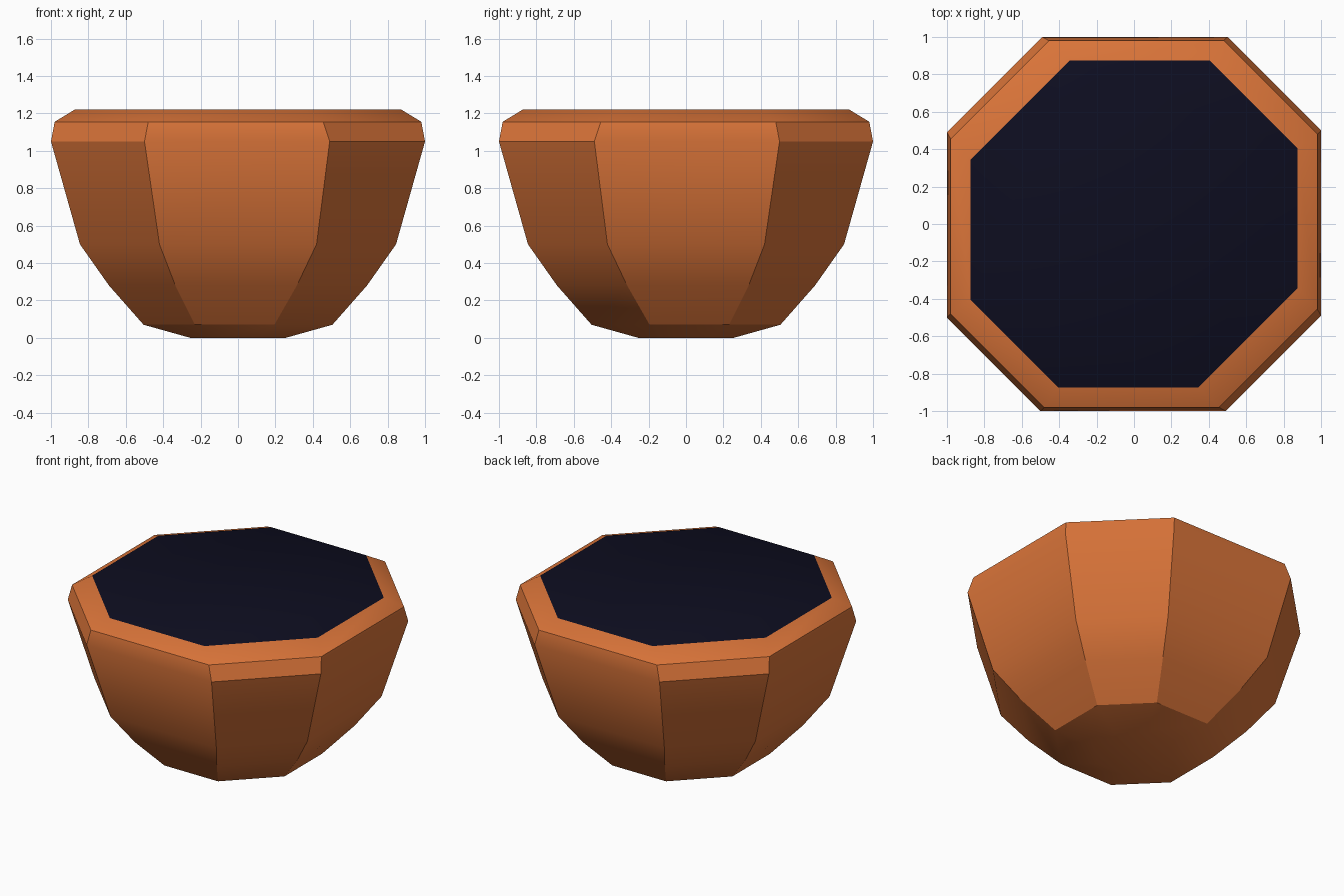
import bpy, bmesh, math

if "Cube" in bpy.data.objects:
    bpy.data.objects.remove(bpy.data.objects["Cube"])


def material(name, rgb):
    m = bpy.data.materials.new(name)
    m.diffuse_color = (*rgb, 1)
    m.use_nodes = True
    m.node_tree.nodes["Principled BSDF"].inputs["Base Color"].default_value = m.diffuse_color
    return m


clay = material("orange_clay", (0.70, 0.175, 0.041))
dark = material("dark_filling", (0.0040, 0.0040, 0.014))

# Rings of the bowl: height, half width, and side half lengths at the two kinds of corner
RINGS = [
    (0.00, 0.255, 0.120, 0.100),
    (0.07, 0.505, 0.230, 0.195),
    (0.28, 0.690, 0.335, 0.315),
    (0.50, 0.845, 0.420, 0.420),
    (1.05, 1.000, 0.500, 0.490),
    (1.155, 0.980, 0.480, 0.455),
    (1.22, 0.873, 0.405, 0.345),
]


def octagon(bm, z, r, a, b):
    half = [(r, -b), (r, a), (a, r), (-b, r)]
    pts = half + [(-x, -y) for x, y in half]
    return [bm.verts.new((x, y, z)) for x, y in pts]


# Faceted bowl, with the flat filling as its top face
bm = bmesh.new()
rings = [octagon(bm, *ring) for ring in RINGS]
for low, high in zip(rings, rings[1:]):
    for i in range(8):
        j = (i + 1) % 8
        bm.faces.new((low[i], low[j], high[j], high[i]))
bm.faces.new(rings[0][::-1])
bm.faces.new(rings[-1]).material_index = 1
bmesh.ops.recalc_face_normals(bm, faces=bm.faces)

mesh = bpy.data.meshes.new("filled_bowl")
bm.to_mesh(mesh)
bm.free()
mesh.materials.append(clay)
mesh.materials.append(dark)
bowl = bpy.data.objects.new("filled_bowl", mesh)
bpy.context.collection.objects.link(bowl)

# Smooth down the sides, crisp at the corners
bpy.context.view_layer.objects.active = bowl
bowl.select_set(True)
bpy.ops.object.shade_smooth_by_angle(angle=math.radians(29))
